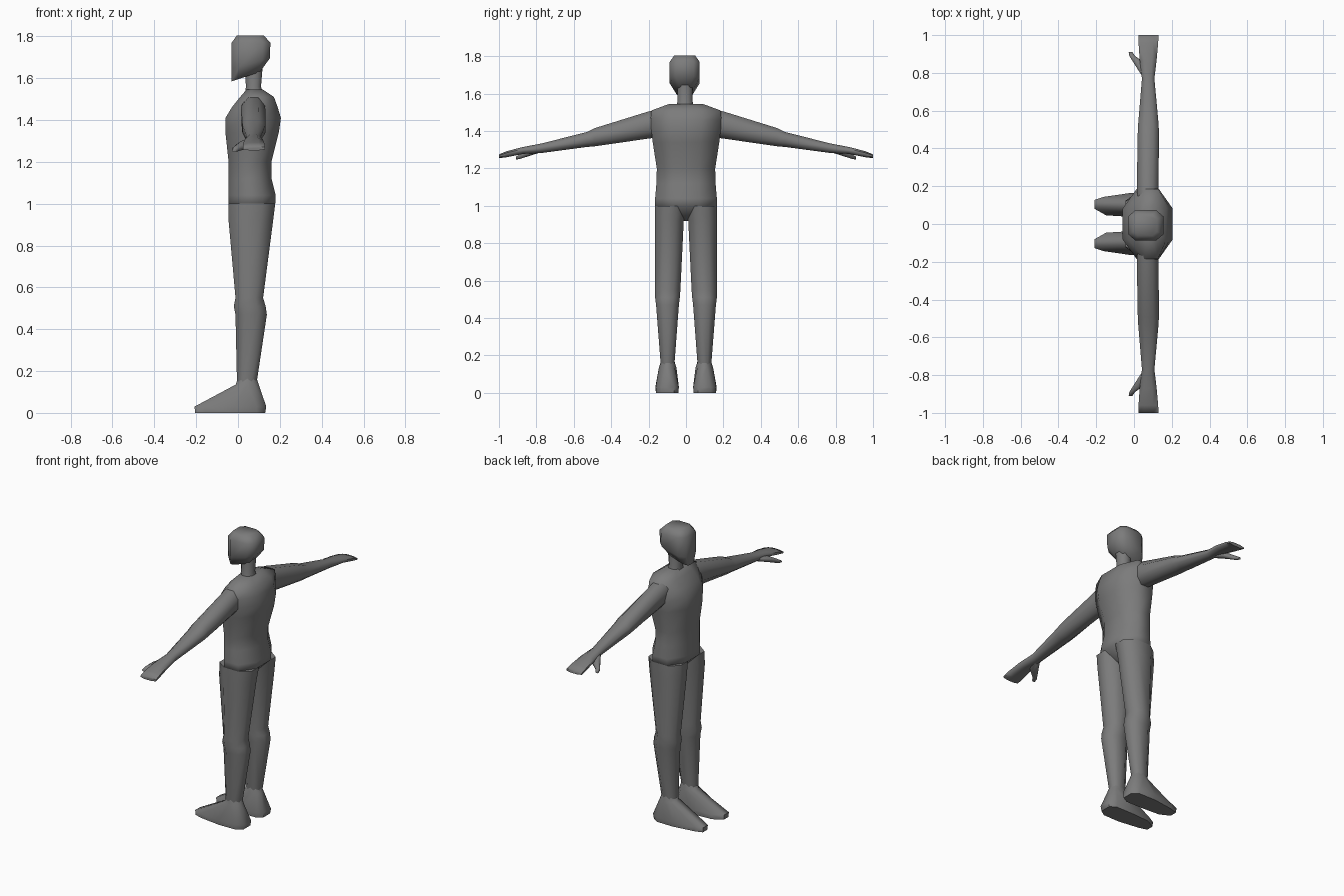
import bpy, bmesh, math

cube = bpy.data.objects.get("Cube")
if cube:
    bpy.data.objects.remove(cube, do_unlink=True)

grey = bpy.data.materials.new("mid grey")
grey.use_nodes = True
COLOUR = (0.2, 0.2, 0.2, 1)
grey.diffuse_color = COLOUR
grey.node_tree.nodes["Principled BSDF"].inputs["Base Color"].default_value = COLOUR


def ring(a0, a1, b0, b1, cut=0.28):
    """Rectangle with cut corners, as eight points."""
    ca, cb = (a1 - a0) * cut, (b1 - b0) * cut
    return [(a0 + ca, b0), (a1 - ca, b0), (a1, b0 + cb), (a1, b1 - cb),
            (a1 - ca, b1), (a0 + ca, b1), (a0, b1 - cb), (a0, b0 + cb)]


def loft(name, rings, angle=70):
    """Skin a closed surface over rings of 3D points."""
    bm = bmesh.new()
    loops = [[bm.verts.new(p) for p in r] for r in rings]
    for low, high in zip(loops, loops[1:]):
        n = len(low)
        for i in range(n):
            j = (i + 1) % n
            bm.faces.new((low[i], low[j], high[j], high[i]))
    bm.faces.new(loops[0])
    bm.faces.new(loops[-1])
    bmesh.ops.recalc_face_normals(bm, faces=bm.faces)
    mesh = bpy.data.meshes.new(name)
    bm.to_mesh(mesh)
    bm.free()
    mesh.materials.append(grey)
    obj = bpy.data.objects.new(name, mesh)
    bpy.context.collection.objects.link(obj)
    bpy.ops.object.select_all(action='DESELECT')
    obj.select_set(True)
    bpy.context.view_layer.objects.active = obj
    bpy.ops.object.shade_smooth_by_angle(angle=math.radians(angle))
    return obj


def upright(z, x0, x1, y0, y1, cut=0.28, tilt=0):
    """Level ring at height z; tilt raises its back edge."""
    return [(x, y, z + tilt * (x - x0) / (x1 - x0))
            for x, y in ring(x0, x1, y0, y1, cut)]


# torso: height, front, back, half width
torso = [(0.92, 0.03, 0.10, 0.03), (1.00, -0.045, 0.178, 0.165),
         (1.04, -0.045, 0.18, 0.165), (1.12, -0.045, 0.16, 0.158),
         (1.20, -0.045, 0.16, 0.156), (1.34, -0.06, 0.195, 0.178),
         (1.41, -0.06, 0.205, 0.186), (1.46, -0.03, 0.19, 0.19),
         (1.51, 0.01, 0.172, 0.185), (1.545, 0.04, 0.12, 0.09)]
loft("torso", [upright(z, a, b, -w, w) for z, a, b, w in torso])

# neck and head, a little off centre
loft("neck", [upright(1.50, 0.03, 0.13, -0.06, 0.05),
              upright(1.56, 0.038, 0.11, -0.045, 0.035),
              upright(1.68, 0.03, 0.12, -0.045, 0.035)])
head = [(1.585, -0.03, 0.105, 0.042, 0.045), (1.645, -0.03, 0.152, 0.08, 0.05),
        (1.77, -0.03, 0.155, 0.08, 0), (1.805, -0.005, 0.122, 0.055, 0)]
loft("head", [upright(z, a, b, -w - 0.007, w - 0.007, 0.2, t)
              for z, a, b, w, t in head])

# leg: height, front, back, inner side, outer side
leg = [(1.00, -0.045, 0.178, 0.0, 0.165), (0.92, -0.045, 0.168, 0.012, 0.166),
       (0.55, -0.012, 0.12, 0.03, 0.166), (0.51, -0.02, 0.132, 0.033, 0.165),
       (0.47, -0.012, 0.138, 0.038, 0.16), (0.15, -0.005, 0.09, 0.062, 0.135)]
# arm: distance out, front, back, bottom, top
arm = [(0.12, 0.02, 0.13, 1.37, 1.52), (0.20, 0.015, 0.13, 1.36, 1.505),
       (0.49, 0.02, 0.132, 1.318, 1.415), (0.53, 0.022, 0.13, 1.315, 1.395),
       (0.77, 0.042, 0.108, 1.283, 1.334), (0.87, 0.03, 0.12, 1.278, 1.315),
       (0.96, 0.024, 0.128, 1.26, 1.292), (1.00, 0.024, 0.13, 1.255, 1.275)]
thumb = [(0.78, 0.045, 0.09, 1.285, 1.315), (0.85, 0.0, 0.06, 1.263, 1.30),
         (0.89, -0.025, 0.005, 1.25, 1.275), (0.91, -0.028, -0.008, 1.248, 1.262)]


def sole(z, toe, heel, grow, s):
    """Foot outline, narrow at the toe and heel."""
    y = 0.098
    outline = [(toe, -0.018), (toe, 0.030), (toe + 0.05, 0.046),
               (-0.02, 0.066), (0.09, 0.064), (heel, 0.036),
               (heel, -0.036), (0.09, -0.060), (-0.02, -0.060),
               (toe + 0.06, -0.052)]
    return [(x, s * (y + w * grow), z) for x, w in outline]


def ankle(z, front, back, w, s):
    """Foot top ring whose points match the sole outline."""
    n = 10
    points = []
    for i in range(n):
        t = math.pi - (i - 0.5) * math.tau / n
        points.append(((front + back) / 2 + (back - front) / 2 * math.cos(t) * 1.04,
                       s * (0.098 + w * math.sin(t)), z))
    return points


for side, s in (("left", -1), ("right", 1)):
    loft(side + "_leg", [[(x, s * y, z) for x, y, z in upright(*r)] for r in leg])
    loft(side + "_foot", [ankle(0.17, 0.0, 0.088, 0.036, s),
                          ankle(0.135, -0.012, 0.1, 0.047, s),
                          sole(0.03, -0.208, 0.135, 1, s),
                          sole(0.0, -0.205, 0.13, 0.95, s)], 60)
    for part, rows in (("arm", arm), ("thumb", thumb)):
        loft(f"{side}_{part}", [[(x, s * y, z) for x, z in ring(*r)]
                                for y, *r in rows])
